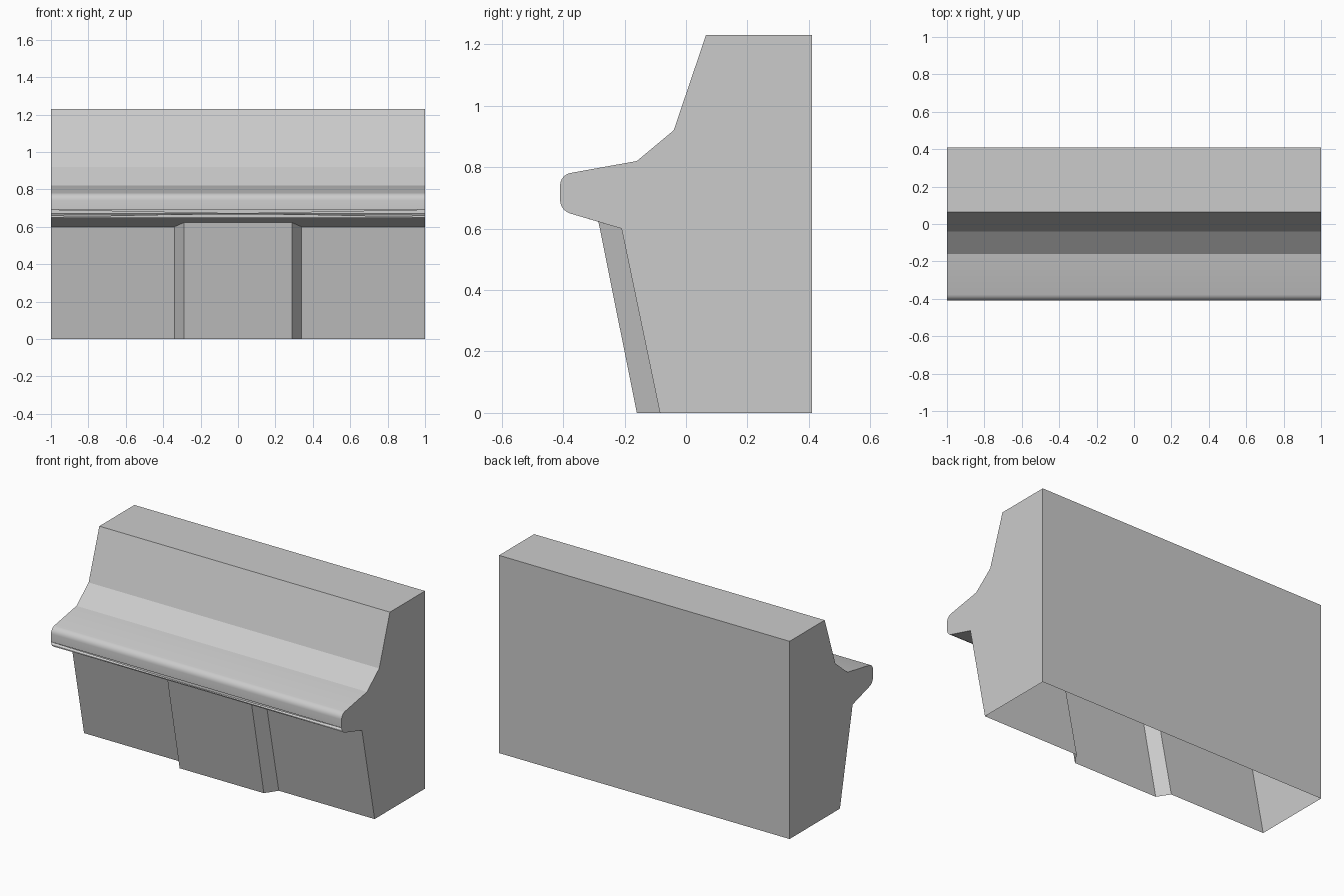
import bpy, bmesh, math

cube = bpy.data.objects.get("Cube")
if cube:
    bpy.data.objects.remove(cube)

HALF = 1.0
# Side profile (y, z) from wall foot, over the moulding, to back foot
FOOT, ROOT = (-0.085, 0), (-0.21, 0.60)
LIP_LOW, LIP_HIGH = (-0.41, 0.659), (-0.41, 0.775)
profile = [FOOT, ROOT, LIP_LOW, LIP_HIGH, (-0.16, 0.82), (-0.04, 0.92),
           (0.065, 1.23), (0.41, 1.23), (0.41, 0)]

bm = bmesh.new()


def pair(x, point):
    """Matching vertices on both sides of the centre."""
    return [bm.verts.new((s * x, *point)) for s in (-1, 1)]


rows = [pair(HALF, p) for p in profile]

# Moulding, slopes, top and back as full-width strips; the base stays open
for (a, b), (c, d) in zip(rows[2:], rows[3:]):
    bm.faces.new((a, b, d, c))

# End walls
for side in (0, 1):
    bm.faces.new([r[side] for r in rows])

# Projecting centre panel with splayed cheeks
foot_out, root_out = pair(0.34, FOOT), pair(0.34, ROOT)
foot_in, root_in = pair(0.29, (-0.16, 0)), pair(0.29, (-0.285, 0.622))
bm.faces.new((*foot_in, root_in[1], root_in[0]))
for s in (0, 1):
    bm.faces.new((foot_out[s], foot_in[s], root_in[s], root_out[s]))
    bm.faces.new((rows[0][s], foot_out[s], root_out[s], rows[1][s]))

# Underside of the moulding, notched around the panel head
bm.faces.new((rows[2][0], rows[2][1], rows[1][1], root_out[1], root_in[1],
              root_in[0], root_out[0], rows[1][0]))

# Rounded nose
nose = [bm.edges.get(rows[i]) for i in (2, 3)]
bmesh.ops.bevel(bm, geom=nose, offset=0.033, segments=5, profile=0.5,
                affect='EDGES')
bmesh.ops.recalc_face_normals(bm, faces=bm.faces)

mesh = bpy.data.meshes.new("moulded_wall")
bm.to_mesh(mesh)
bm.free()
wall = bpy.data.objects.new("moulded_wall", mesh)
bpy.context.collection.objects.link(wall)

# Plain grey finish
grey = bpy.data.materials.new("plain_grey")
grey.use_nodes = True
colour = (0.6, 0.6, 0.6, 1)
grey.diffuse_color = colour
grey.node_tree.nodes["Principled BSDF"].inputs["Base Color"].default_value = colour
mesh.materials.append(grey)

# Smooth nose, crisp edges elsewhere
bpy.ops.object.select_all(action='DESELECT')
wall.select_set(True)
bpy.context.view_layer.objects.active = wall
bpy.ops.object.shade_smooth_by_angle(angle=math.radians(25))
